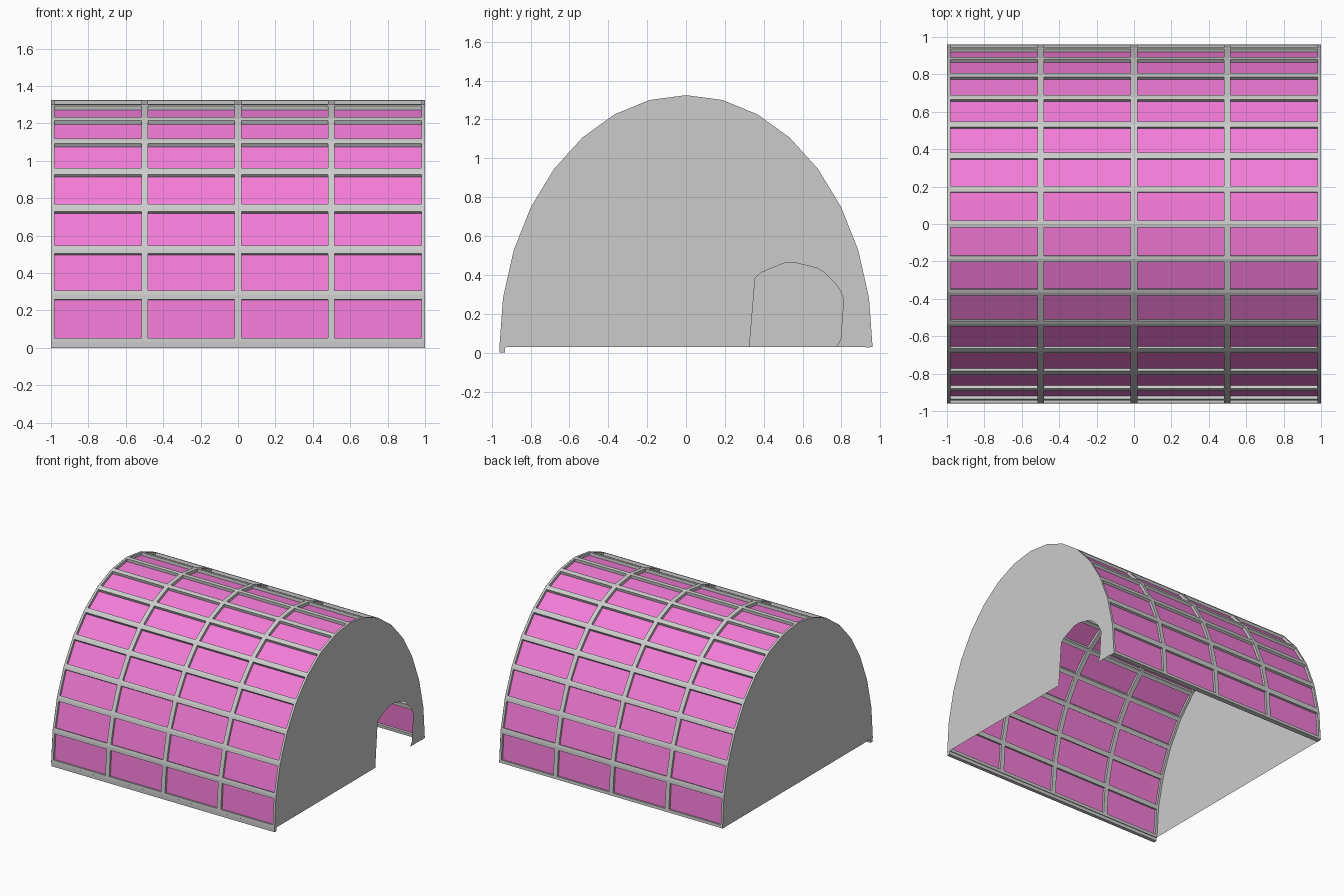
import bpy, bmesh
from math import sin, cos, pi, asin

if "Cube" in bpy.data.objects:
    bpy.data.objects.remove(bpy.data.objects["Cube"])

R, SEGS, BAYS = 0.96, 16, 4      # arch radius, facets, bays along the length
BASE, STRETCH = 0.03, 1.349      # floor height, vertical stretch of the arch
BAR = 0.035                      # width and depth of the frame bars


def finish(bm, name, mat=None, arch=True):
    bmesh.ops.recalc_face_normals(bm, faces=bm.faces)
    me = bpy.data.meshes.new(name)
    bm.to_mesh(me)
    bm.free()
    ob = bpy.data.objects.new(name, me)
    bpy.context.collection.objects.link(ob)
    if arch:
        ob.location.z, ob.scale.z = BASE, STRETCH
    if mat:
        me.materials.append(mat)
    return ob


def arch_grid(radius, half_len):
    """Half cylinder along x, with outward facing quads."""
    bm = bmesh.new()
    rows = []
    for i in range(SEGS + 1):
        a = -pi / 2 + pi * i / SEGS
        rows.append([bm.verts.new((half_len * (2 * j / BAYS - 1), radius * sin(a), radius * cos(a)))
                     for j in range(BAYS + 1)])
    for i in range(SEGS):
        for j in range(BAYS):
            bm.faces.new((rows[i][j], rows[i][j + 1], rows[i + 1][j + 1], rows[i + 1][j]))
    bm.normal_update()
    return bm


def end_plate(name, x, hole=None):
    """Flat arch-shaped end wall, with an optional round doorway cut into its foot."""
    pts = []
    for i in range(SEGS + 1):
        a = -pi / 2 + pi * i / SEGS
        pts.append((R * sin(a), BASE + R * STRETCH * cos(a)))
    if hole:
        cy, cz, r = hole
        a0 = asin((BASE - cz) / r)
        n = 28
        for i in range(n + 1):
            a = a0 + (pi - 2 * a0) * i / n
            pts.append((cy + r * cos(a), cz + r * sin(a)))
    bm = bmesh.new()
    bm.faces.new([bm.verts.new((x, y, z)) for y, z in pts])
    bmesh.ops.triangulate(bm, faces=bm.faces)
    return finish(bm, name, arch=False)


pink = bpy.data.materials.new("pink_glass")
pink.diffuse_color = (0.9, 0.2, 0.68, 1)
pink.use_nodes = True
pink.node_tree.nodes["Principled BSDF"].inputs["Base Color"].default_value = pink.diffuse_color

# lattice frame: inset every cell, drop the centres, thicken inwards
bm = arch_grid(R, 0.999)
cells = bm.faces[:]
bmesh.ops.inset_individual(bm, faces=cells, thickness=BAR / 2, use_even_offset=True)
bmesh.ops.delete(bm, geom=cells, context='FACES')
frame = finish(bm, "lattice_frame")
sol = frame.modifiers.new("thickness", 'SOLIDIFY')
sol.thickness, sol.offset, sol.use_even_offset = BAR, -1, True

# glass panels set midway in the frame depth
finish(arch_grid(R - BAR / 2, 0.995), "glass_panels", pink)

# end walls, the right one with a round doorway
end_plate("left_end_wall", -1)
end_plate("right_end_wall", 1, hole=(0.55, 0.19, 0.275))

# sill under the front edge
bm = bmesh.new()
bmesh.ops.create_cube(bm, size=1)
for v in bm.verts:
    v.co = (v.co.x * 1.998, -0.946 + v.co.y * 0.028, 0.016 + v.co.z * 0.032)
finish(bm, "front_sill", arch=False)
